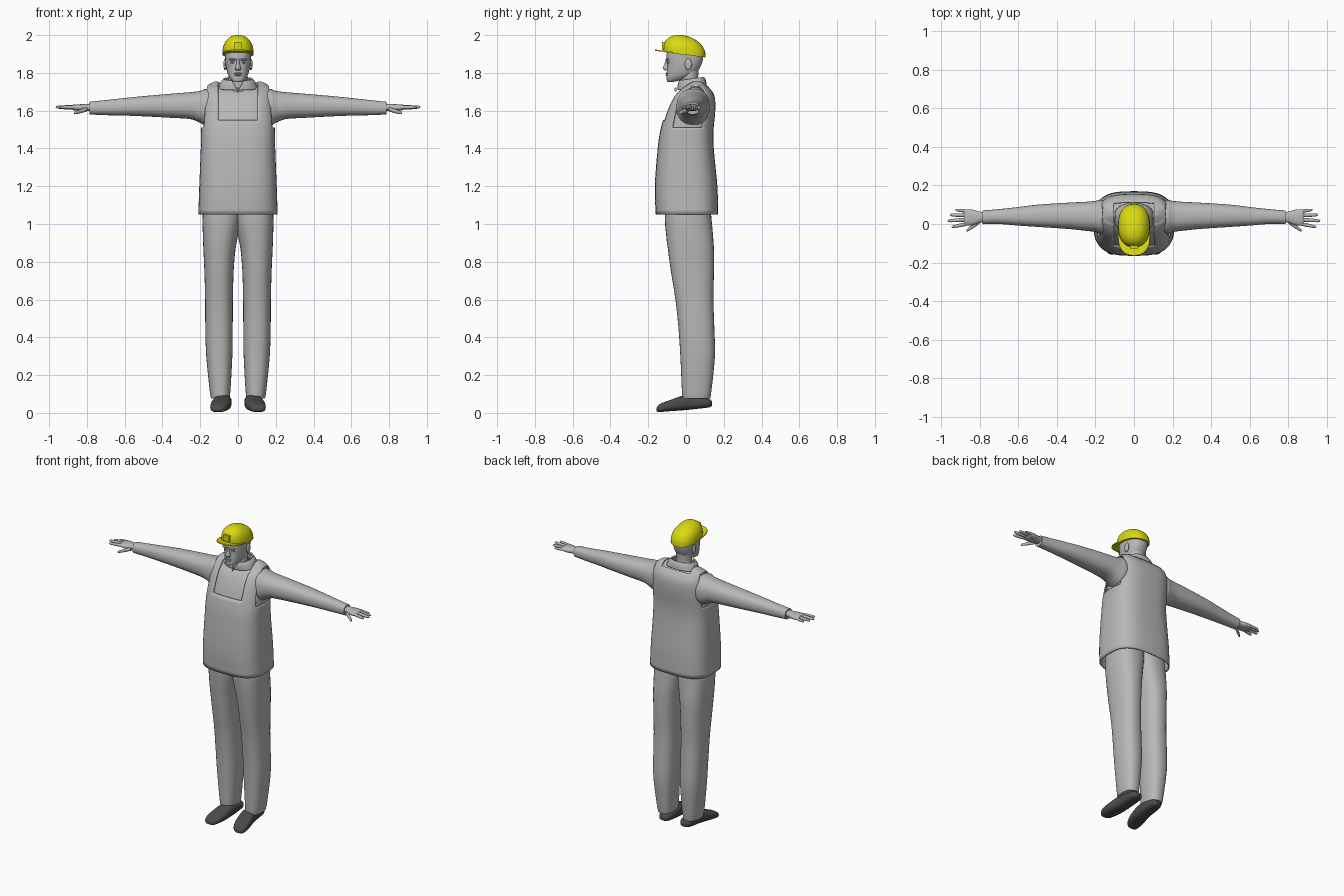
import bpy, bmesh, math
from mathutils import Vector

cube = bpy.data.objects.get("Cube")
if cube:
    bpy.data.objects.remove(cube, do_unlink=True)


def material(name, rgb):
    m = bpy.data.materials.new(name)
    m.use_nodes = True
    colour = (*rgb, 1)
    m.diffuse_color = colour
    m.node_tree.nodes["Principled BSDF"].inputs["Base Color"].default_value = colour
    return m


GREY = material("light_grey", (0.48, 0.48, 0.48))
YELLOW = material("safety_yellow", (0.7, 0.7, 0.005))
DARK = material("dark_shoe_grey", (0.07, 0.07, 0.07))


def finish(name, bm, mat, thick=0):
    bmesh.ops.recalc_face_normals(bm, faces=bm.faces)
    me = bpy.data.meshes.new(name)
    bm.to_mesh(me)
    bm.free()
    me.materials.append(mat)
    ob = bpy.data.objects.new(name, me)
    bpy.context.collection.objects.link(ob)
    bpy.ops.object.select_all(action="DESELECT")
    ob.select_set(True)
    bpy.context.view_layer.objects.active = ob
    bpy.ops.object.shade_smooth_by_angle(angle=math.radians(45))
    if thick:
        mod = ob.modifiers.new("thickness", "SOLIDIFY")
        mod.thickness = thick
        mod.offset = -1
    return ob


def smooth_rows(rows, steps):
    # Catmull-Rom interpolation between neighbouring sections
    out = []
    last = len(rows) - 1
    for i in range(last):
        a, b, c, d = (rows[max(i - 1, 0)], rows[i], rows[i + 1], rows[min(i + 2, last)])
        for k in range(steps):
            t = k / steps
            out.append([q + t / 2 * (r - p + t * (2 * p - 5 * q + 4 * r - s + t * (3 * (q - r) + s - p)))
                        for p, q, r, s in zip(a, b, c, d)])
    return out + [list(rows[last])]


def loft_mesh(rows, axis="z", e=2.3, tilt=0, side=1, caps=(True, True), sides=32, steps=4):
    # each row: position on the axis, then low and high of the two other axes
    bm = bmesh.new()
    rings = []
    for t, alo, ahi, blo, bhi in smooth_rows(rows, steps):
        ring = []
        for k in range(sides):
            c, s = math.cos(math.tau * k / sides), math.sin(math.tau * k / sides)
            a = (alo + ahi) / 2 + (ahi - alo) / 2 * math.copysign(abs(c) ** (2 / e), c)
            b = (blo + bhi) / 2 + (bhi - blo) / 2 * math.copysign(abs(s) ** (2 / e), s)
            p = {"z": (a, b, t + tilt * b), "x": (t, a, b), "y": (a, t, b)}[axis]
            ring.append(bm.verts.new((p[0] * side, p[1], p[2])))
        rings.append(ring)
    for r, q in zip(rings, rings[1:]):
        for k in range(sides):
            n = (k + 1) % sides
            bm.faces.new((r[k], r[n], q[n], q[k]))
    if caps[0]:
        bm.faces.new(rings[0])
    if caps[1]:
        bm.faces.new(rings[-1])
    return bm


def loft(name, rows, mat=GREY, **kw):
    return finish(name, loft_mesh(rows, **kw), mat)


def pair(name, rows, mat=GREY, **kw):
    for side, label in ((1, "left_"), (-1, "right_")):
        loft(label + name, rows, mat, side=side, **kw)


def blob(name, centre, size):
    bm = bmesh.new()
    bmesh.ops.create_uvsphere(bm, u_segments=16, v_segments=10, radius=1)
    bmesh.ops.scale(bm, vec=size, verts=bm.verts)
    bmesh.ops.translate(bm, vec=centre, verts=bm.verts)
    return finish(name, bm, GREY)


def trim(bm, planes, remove):
    # slice along the planes, then drop the faces the rule picks
    for co, no in planes:
        bmesh.ops.bisect_plane(bm, geom=bm.verts[:] + bm.edges[:] + bm.faces[:],
                               plane_co=co, plane_no=no)
    gone = [f for f in bm.faces if remove(f.calc_center_median())]
    bmesh.ops.delete(bm, geom=gone, context="FACES")


# vest: torso shell with armholes and a square neck
body = [(1.05, .21, -.16, .17), (1.2, .205, -.165, .166), (1.4, .197, -.15, .147),
        (1.5, .195, -.135, .146), (1.6, .19, -.105, .155), (1.68, .182, -.065, .15),
        (1.73, .165, -.01, .115), (1.755, .12, .03, .085)]
bm = loft_mesh([(z, -w, w, f, b) for z, w, f, b in body], e=3, caps=(False, True), sides=48)
slope = .08
planes = [((0, 0, h), (0, 0, 1)) for h in (1.51, 1.55, 1.73)]
planes += [((0, .03, 0), (0, 1, 0))]
for s in (1, -1):
    planes += [((s * .105, 0, 0), (1, 0, 0)),
               ((s * .165, 0, 1.72), (s, 0, slope))]
trim(bm, planes, lambda c: (c.z > 1.51 and abs(c.x) > .165 + (1.72 - c.z) * slope)
     or (abs(c.x) < .105 and (c.z > 1.73 or (c.y < .03 and c.z > 1.55))))
finish("vest", bm, GREY, .008)

# shirt under the vest, dropping away behind the straps
shirt = [(z - .006, .012 - w, w - .012, f + .012, b - .012 - max(0, z - 1.6) * .25)
         for z, w, f, b in body[2:]]
loft("shirt_body", shirt, e=3)

# sleeves
pair("sleeve", [(.1, -.04, .12, 1.54, 1.71), (.17, -.05, .125, 1.525, 1.715),
                (.2, -.042, .12, 1.535, 1.705), (.25, -.035, .115, 1.555, 1.698),
                (.35, -.025, .11, 1.562, 1.69), (.5, -.015, .1, 1.57, 1.677),
                (.6, -.008, .088, 1.574, 1.667), (.7, 0, .077, 1.576, 1.656),
                (.785, 0, .07, 1.58, 1.647)], axis="x")

# collar with a notch at the throat
bm = loft_mesh([(1.715, -.105, .105, -.045, .11), (1.745, -.092, .092, -.045, .105),
                (1.765, -.077, .077, -.04, .095)], tilt=.15, caps=(False, False))
trim(bm, [((0, 0, 1.705), (s, 0, -.6)) for s in (1, -1)],
     lambda c: c.y < 0 and abs(c.x) < (c.z - 1.705) * .6)
finish("collar", bm, GREY, .01)
blob("zip_pull", (0, -.055, 1.712), (.006, .006, .012))

# hands
pair("palm", [(.76, .01, .062, 1.595, 1.638), (.8, .006, .064, 1.598, 1.636),
              (.835, -.006, .074, 1.598, 1.634), (.87, -.008, .076, 1.602, 1.632),
              (.882, 0, .068, 1.609, 1.626)], axis="x")


def finger(name, start, tip, r):
    a, b = Vector(start), Vector(tip)
    rows = []
    for t, k in ((0, 1), (.45, 1), (.85, .8), (.97, .5), (1, .1)):
        p = a.lerp(b, t)
        rows.append((p.x, p.y - r * k, p.y + r * k, p.z - r * k, p.z + r * k))
    pair(name, rows, axis="x", e=2, sides=12, steps=2)


finger("little_finger", (.86, .066, 1.617), (.925, .073, 1.612), .0085)
finger("ring_finger", (.86, .045, 1.618), (.953, .047, 1.616), .0095)
finger("middle_finger", (.86, .023, 1.619), (.965, .016, 1.619), .01)
finger("index_finger", (.86, .002, 1.618), (.945, -.016, 1.618), .0095)
finger("thumb", (.8, .012, 1.607), (.868, -.035, 1.587), .011)

# trousers
pair("trouser_leg", [(.075, .045, .142, -.02, .128), (.12, .04, .15, -.022, .135),
                     (.3, .03, .168, -.03, .153), (.45, .028, .173, -.04, .15),
                     (.6, .027, .174, -.056, .145), (.75, .023, .178, -.08, .148),
                     (.86, .014, .183, -.095, .148), (.94, 0, .186, -.105, .143),
                     (1.05, -.02, .187, -.112, .133), (1.2, -.03, .17, -.1, .12)], e=2.4)

# shoes
pair("shoe", [(.137, .06, .095, .038, .06), (.125, .045, .11, .03, .072),
              (.09, .036, .12, .025, .082), (0, .034, .128, .015, .094),
              (-.07, .04, .143, .01, .073), (-.12, .055, .147, .006, .055),
              (-.145, .07, .142, .004, .042), (-.157, .09, .125, .01, .026)],
     DARK, axis="y", e=2.8)

# neck and head
loft("neck", [(1.69, -.055, .055, -.03, .075), (1.76, -.049, .049, -.025, .064),
              (1.84, -.052, .052, -.03, .07)], e=2)
loft("head", [(1.752, -.016, .016, -.096, -.07), (1.758, -.03, .03, -.101, -.04),
              (1.775, -.045, .045, -.103, .01), (1.8, -.056, .056, -.102, .055),
              (1.84, -.065, .065, -.1, .08), (1.88, -.068, .068, -.104, .09),
              (1.92, -.068, .068, -.098, .085), (1.95, -.055, .055, -.08, .06)], e=2.4)
loft("nose", [(1.874, -.007, .007, -.108, -.08), (1.85, -.009, .009, -.113, -.08),
              (1.828, -.014, .014, -.123, -.08), (1.816, -.015, .015, -.115, -.08),
              (1.812, -.01, .01, -.106, -.08)], sides=16)
blob("upper_lip", (0, -.101, 1.797), (.021, .008, .005))
blob("lower_lip", (0, -.1, 1.788), (.018, .008, .005))
for s, label in ((1, "left_"), (-1, "right_")):
    blob(label + "brow", (s * .027, -.098, 1.871), (.02, .009, .006))
    blob(label + "eye", (s * .028, -.092, 1.856), (.012, .009, .006))
    blob(label + "ear", (s * .068, .012, 1.845), (.009, .019, .031))

# hard hat
HAT_TILT = -.14
loft("hat_dome", [(1.896, -.083, .083, -.12, .104), (1.93, -.08, .08, -.118, .1),
                  (1.96, -.068, .068, -.105, .082), (1.983, -.046, .046, -.078, .048),
                  (1.994, -.022, .022, -.046, .012), (1.997, -.004, .004, -.024, -.016)],
     YELLOW, tilt=HAT_TILT)
loft("hat_peak", [(1.894, -.083, .083, -.165, .03), (1.901, -.082, .082, -.163, .03)],
     YELLOW, tilt=HAT_TILT, steps=1)
loft("hat_badge", [(-.126, -.022, .022, 1.924, 1.964), (-.09, -.022, .022, 1.924, 1.964)],
     YELLOW, axis="y", e=9, steps=1)
